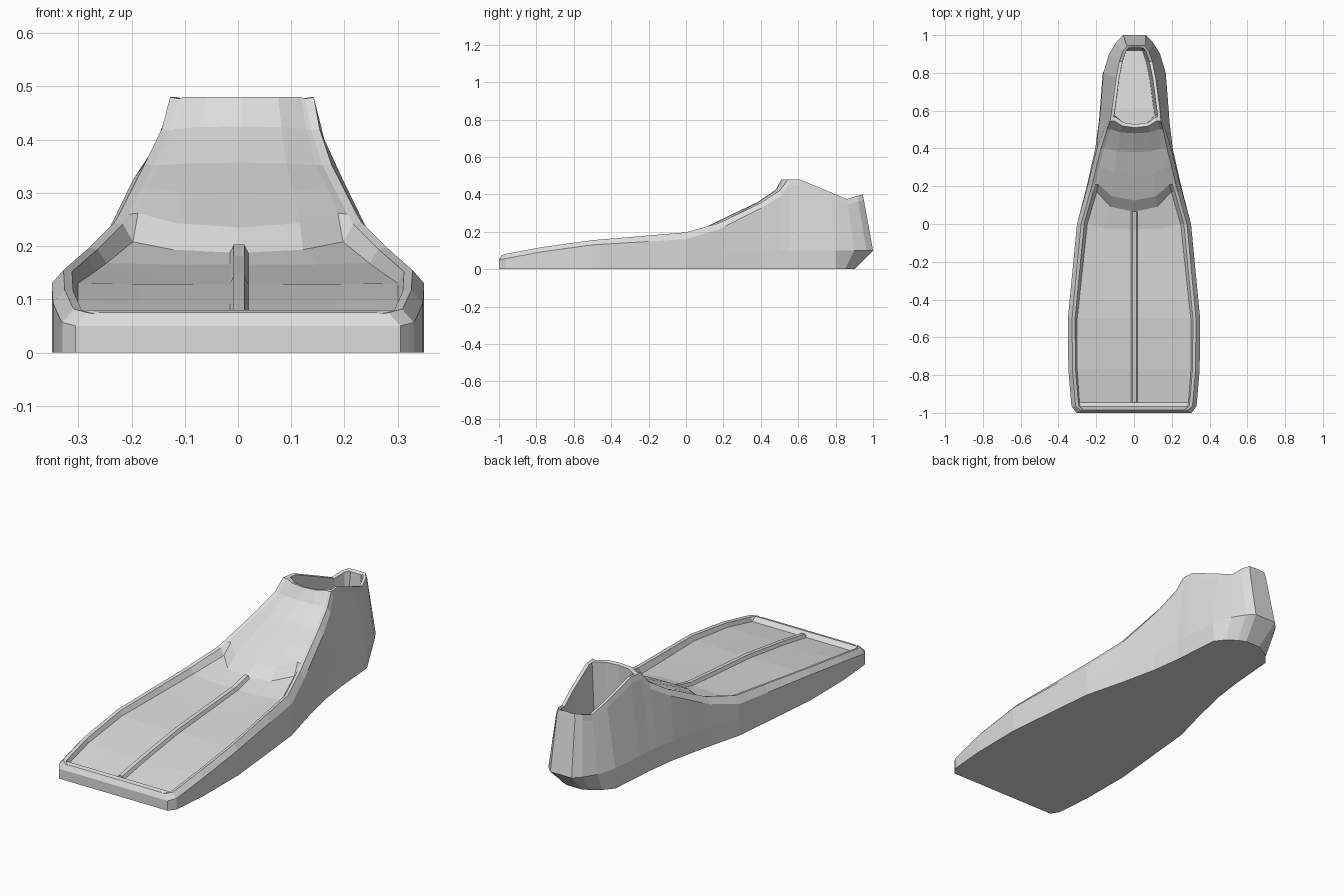
import bpy
import bmesh

cube = bpy.data.objects.get("Cube")
if cube:
    bpy.data.objects.remove(cube, do_unlink=True)


def make_material(name, colour):
    material = bpy.data.materials.new(name)
    material.use_nodes = True
    material.diffuse_color = colour
    material.node_tree.nodes["Principled BSDF"].inputs["Base Color"].default_value = colour
    return material


def profile(points, t):
    """Piecewise linear value of a profile at station t."""
    if t <= points[0][0]:
        return points[0][1]
    for (start, low), (end, high) in zip(points, points[1:]):
        if t <= end:
            return low + (high - low) * (t - start) / (end - start)
    return points[-1][1]


def make_object(name, bm, material):
    bmesh.ops.recalc_face_normals(bm, faces=bm.faces)
    mesh = bpy.data.meshes.new(name)
    bm.to_mesh(mesh)
    bm.free()
    mesh.materials.append(material)
    obj = bpy.data.objects.new(name, mesh)
    bpy.context.collection.objects.link(obj)
    return obj


def bridge(bm, rings):
    """Join neighbouring closed rings with quads."""
    for first, second in zip(rings, rings[1:]):
        count = len(first)
        for i in range(count):
            j = (i + 1) % count
            bm.faces.new((first[i], first[j], second[j], second[i]))


# Outline, height and wall profiles along the length
half_width = [(-1, .305), (-.965, .33), (-.85, .347), (-.5, .35), (0, .302), (.2, .25),
              (.4, .205), (.55, .185), (.8, .165), (.9, .135), (.96, .1), (1, .06)]
rim_height = [(-1, .075), (-.77, .118), (-.5, .155), (0, .197), (.1, .213), (.2, .258),
              (.4, .355), (.5, .42), (.55, .48), (.62, .48), (.9, .375), (1, .4)]
wall_lean = [(0, .022), (.4, .03), (.55, .05), (.8, .06), (.9, .048), (1, .015)]
rim_drop = [(-.5, .025), (0, .037), (.4, .03)]
rim_lip = [(.4, .022), (.55, .006)]
floor_gap = [(-1, .022), (.17, .035), (.5, .025)]
rim_y = [(-1, -.985), (-.965, -.965), (.5, .5), (.9, .86), (1, .945)]
sole_y = [(-1, -1), (.8, .8), (1, .9)]
side_shift = [(.4, 0), (.6, .01)]

# Upper surface: station, edge height, centre height, forward bow at the centre
stations = [
    (-1, .075, .075, 0), (-.965, .08, .08, 0), (-.945, .06, .06, 0),
    (-.77, .095, .09, 0), (-.5, .13, .128, 0), (-.2, .152, .15, -.01),
    (0, .168, .165, -.03), (.17, .208, .187, -.105), (.21, .262, .235, -.085),
    (.3, .31, .3, -.04), (.4, .352, .357, -.02), (.5, .42, .425, -.02),
    (.55, .48, .48, -.035), (.575, .478, .475, -.04), (.585, .1, .1, -.06),
    (.62, .1, .1, 0), (.8, .085, .085, 0), (.9, .075, .075, 0),
    (.965, .07, .07, 0), (.985, .39, .39, 0), (1, .4, .4, 0)]


def section(t, edge_z, centre_z, bow):
    """Closed cross-section: sole, wall, rim and upper surface."""
    width = profile(half_width, t)
    top = profile(rim_height, t)
    y = profile(rim_y, t)
    rim = width - profile(wall_lean, t)
    floor = rim - profile(floor_gap, t)
    shoulder = top - profile(rim_drop, t)
    shoulder_y = t if t < .5 else y + .006
    half = [
        (width - max(0, t - profile(sole_y, t)) * .2, profile(sole_y, t), 0),
        (width, t, min(.1, shoulder / 2)),
        (rim + profile(rim_lip, t), shoulder_y, shoulder),
        (rim, y, top),
        (rim - .016, y, top - .003),
        (floor, y, edge_z),
        (floor * .62, y + bow * .75, edge_z + (centre_z - edge_z) * .7)]
    mirrored = [(-px, py, pz) for px, py, pz in reversed(half)]
    shift = profile(side_shift, t)
    ring = half + [(0, y + bow, centre_z)] + mirrored
    return [(px + shift * min(1, pz * 3), py, pz) for px, py, pz in ring]


rubber = make_material("light grey rubber", (.72, .72, .72, 1))

# Fin body: blade, instep and hollow heel pocket in one shell
bm = bmesh.new()
rings = [[bm.verts.new(p) for p in section(*row)] for row in stations]
bridge(bm, rings)
for ring in (rings[0], rings[-1]):
    for i in range(2):
        bm.faces.new((ring[i], ring[i + 1], ring[-i - 2], ring[-i - 1]))
    bm.faces.new(ring[2:-2])
make_object("fin_body", bm, rubber)

# Centre rib along the blade
deck = [(profile(rim_y, t) + bow, z) for t, edge, z, bow in stations[2:8]]
bm = bmesh.new()
rings = []
for y, z in deck:
    outline = [(-.02, -.01), (-.008, .016), (.012, .016), (.024, -.01)]
    rings.append([bm.verts.new((x, y, z + rise)) for x, rise in outline])
bridge(bm, rings)
bm.faces.new(rings[0])
bm.faces.new(rings[-1])
make_object("centre_rib", bm, rubber)
